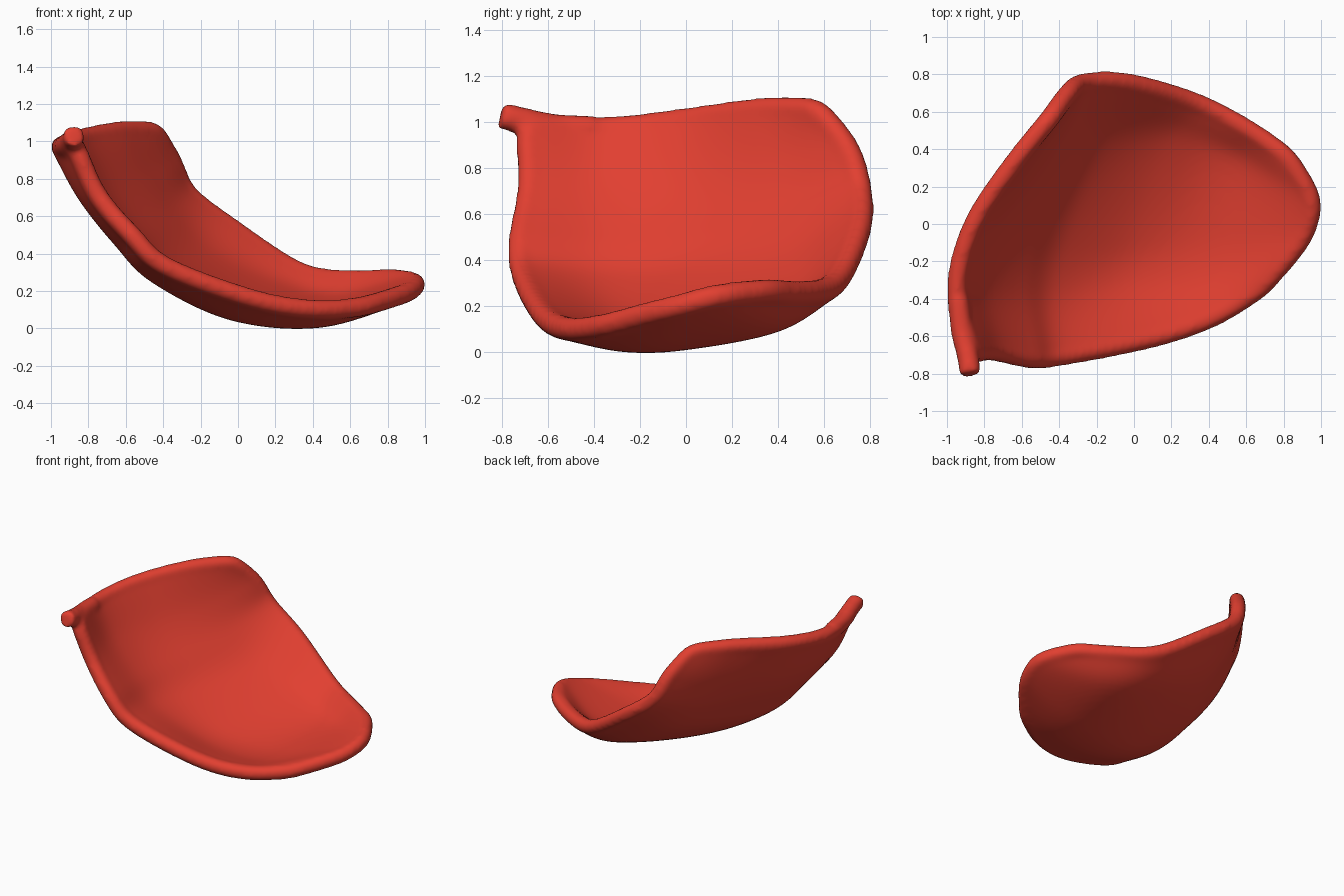
import bpy, bmesh
from mathutils import Vector

if "Cube" in bpy.data.objects:
    bpy.data.objects.remove(bpy.data.objects["Cube"])

# Cross-sections of the shell, high left edge to low right lip; each runs front to back
SECTIONS = [
    [(-.87, -.69, .98), (-.95, -.35, .97), (-.86, 0, 1.01), (-.64, .33, 1.055), (-.445, .57, 1.055)],
    [(-.75, -.68, .71), (-.81, -.35, .715), (-.72, 0, .715), (-.51, .41, .79), (-.35, .70, .89)],
    [(-.56, -.72, .49), (-.62, -.35, .475), (-.55, 0, .49), (-.38, .44, .58), (-.265, .755, .715)],
    [(-.38, -.705, .325), (-.43, -.35, .285), (-.35, 0, .295), (-.17, .45, .375), (-.03, .755, .535)],
    [(.10, -.61, .15), (-.03, -.30, .095), (.03, 0, .11), (.19, .45, .20), (.33, .65, .30)],
    [(.42, -.50, .10), (.42, -.25, .055), (.45, 0, .065), (.53, .35, .135), (.61, .505, .26)],
    [(.67, -.35, .115), (.83, -.17, .165), (.92, -.03, .20), (.945, .14, .245), (.82, .36, .27)],
]
STEPS = 8
RIM_RADIUS = 0.054


def smooth_curve(points, steps):
    """Catmull-Rom curve through all points."""
    p = [Vector(q) for q in points]
    p = [2 * p[0] - p[1]] + p + [2 * p[-1] - p[-2]]
    out = []
    for i in range(1, len(p) - 2):
        a, b, c, d = p[i - 1:i + 3]
        for k in range(steps):
            t = k / steps
            out.append(0.5 * (2 * b + (c - a) * t + (2 * a - 5 * b + 4 * c - d) * t * t
                              + (3 * b - a - 3 * c + d) * t ** 3))
    return out + [p[-2]]


def tube(name, points, radius, cyclic):
    """Round tube along a path, converted to a mesh."""
    curve = bpy.data.curves.new(name, 'CURVE')
    curve.dimensions = '3D'
    curve.bevel_depth = radius
    curve.bevel_resolution = 4
    curve.use_fill_caps = True
    spline = curve.splines.new('POLY')
    spline.points.add(len(points) - 1)
    for sp, co in zip(spline.points, points):
        sp.co = (*co, 1)
    spline.use_cyclic_u = cyclic
    ob = bpy.data.objects.new(name, curve)
    bpy.context.collection.objects.link(ob)
    bpy.ops.object.select_all(action='DESELECT')
    ob.select_set(True)
    bpy.context.view_layer.objects.active = ob
    bpy.ops.object.convert(target='MESH')
    return bpy.context.object


# Curved sheet lofted through the sections
rows = [smooth_curve(s, STEPS) for s in SECTIONS]
columns = [smooth_curve(c, STEPS) for c in zip(*rows)]
bm = bmesh.new()
grid = [[bm.verts.new(co) for co in col] for col in columns]
for a, b in zip(grid, grid[1:]):
    for i in range(len(a) - 1):
        bm.faces.new((a[i], a[i + 1], b[i + 1], b[i]))
mesh = bpy.data.meshes.new("curved_shell")
bm.to_mesh(mesh)
bm.free()
shell = bpy.data.objects.new("curved_shell", mesh)
bpy.context.collection.objects.link(shell)
solid = shell.modifiers.new("thickness", 'SOLIDIFY')
solid.thickness = 0.1
solid.offset = 0
bpy.ops.object.select_all(action='DESELECT')
shell.select_set(True)
bpy.context.view_layer.objects.active = shell
bpy.ops.object.modifier_apply(modifier="thickness")

# Rolled rim around the sheet's boundary, corners eased
front, back = columns[0], columns[-1]
left = [c[0] for c in columns]
right = [c[-1] for c in columns]
loop = front + right[1:] + back[::-1][1:] + left[::-1][1:-1]
for _ in range(3):
    loop = [(loop[i - 1] + 2 * p + loop[(i + 1) % len(loop)]) / 4 for i, p in enumerate(loop)]
rim = tube("rim", loop, RIM_RADIUS, True)

# Small blunt tip where the left rim overshoots the front corner
tip = tube("tip", smooth_curve([(-.94, -.4, .97), (-.92, -.58, .98), (-.89, -.7, 1.005),
                                (-.875, -.805, 1.03)], 5), 0.06, False)

# Fuse the parts into one smooth skin
bpy.ops.object.select_all(action='DESELECT')
for ob in (rim, tip, shell):
    ob.select_set(True)
bpy.context.view_layer.objects.active = shell
bpy.ops.object.join()
remesh = shell.modifiers.new("fuse", 'REMESH')
remesh.mode = 'VOXEL'
remesh.voxel_size = 0.016
remesh.use_smooth_shade = True
soften = shell.modifiers.new("soften", 'SMOOTH')
soften.factor = 0.5
soften.iterations = 12

# Red finish
red = bpy.data.materials.new("red")
red.diffuse_color = (0.76, 0.05, 0.03, 1)
red.use_nodes = True
red.node_tree.nodes["Principled BSDF"].inputs["Base Color"].default_value = red.diffuse_color
shell.data.materials.clear()
shell.data.materials.append(red)
